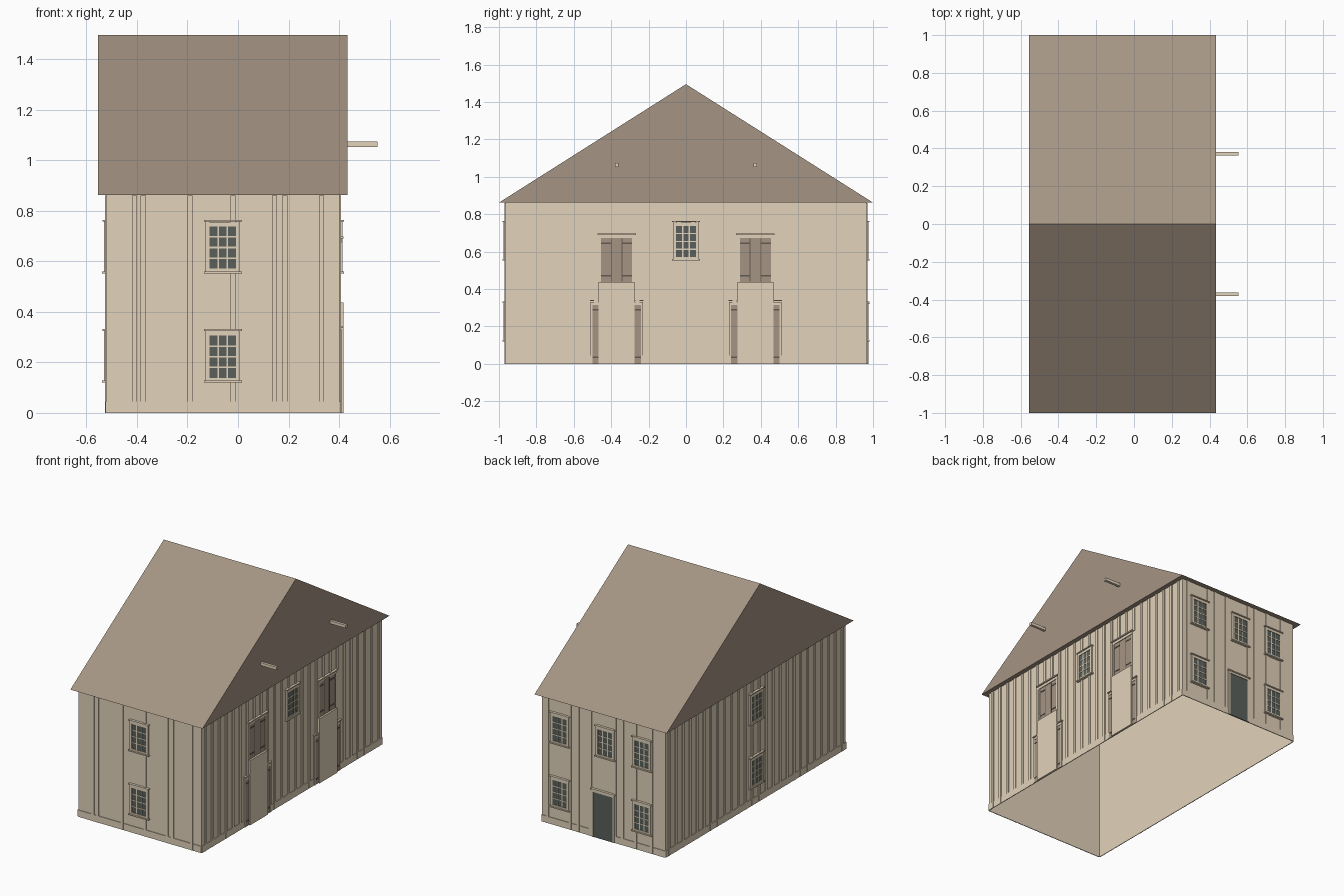
import bpy
import bmesh
from mathutils import Vector

if "Cube" in bpy.data.objects:
    bpy.data.objects.remove(bpy.data.objects["Cube"])


def material(name, rgb):
    m = bpy.data.materials.new(name)
    m.use_nodes = True
    m.diffuse_color = (*rgb, 1)
    m.node_tree.nodes["Principled BSDF"].inputs["Base Color"].default_value = (*rgb, 1)
    return m


TAN = material("tan timber", (0.76, 0.645, 0.49))
BROWN = material("brown shingle", (0.375, 0.3, 0.228))
DARK = material("dark glass", (0.103, 0.118, 0.105))
IRON = material("dark iron", (0.12, 0.10, 0.085))

# Body extents
X0, X1, Y, EAVE, RIDGE = -0.52, 0.402, 0.964, 0.865, 1.495
MID = -0.06
HATCH = 0.371

# Each wall: a point on it, its horizontal direction, its outward direction
WALLS = {
    "front": (Vector((0, -Y, 0)), Vector((1, 0, 0)), Vector((0, -1, 0))),
    "back": (Vector((0, Y, 0)), Vector((1, 0, 0)), Vector((0, 1, 0))),
    "gable_east": (Vector((X1, 0, 0)), Vector((0, 1, 0)), Vector((1, 0, 0))),
    "gable_west": (Vector((X0, 0, 0)), Vector((0, 1, 0)), Vector((-1, 0, 0))),
}


def finish(name, bm, mat):
    bmesh.ops.recalc_face_normals(bm, faces=bm.faces)
    mesh = bpy.data.meshes.new(name)
    bm.to_mesh(mesh)
    bm.free()
    mesh.materials.append(mat)
    obj = bpy.data.objects.new(name, mesh)
    bpy.context.collection.objects.link(obj)


def add_box(bm, lo, hi):
    lo, hi = Vector(lo), Vector(hi)
    verts = bmesh.ops.create_cube(bm, size=1)["verts"]
    for v in verts:
        v.co = Vector(((lo[i] + hi[i]) / 2 + v.co[i] * (hi[i] - lo[i]) for i in range(3)))


def boards(name, wall, mat, rects):
    """Boxes on a wall, each given as u0, u1, z0, z1, depth."""
    origin, along, out = WALLS[wall]
    bm = bmesh.new()
    for u0, u1, z0, z1, depth in rects:
        add_box(bm, origin + along * u0 + Vector((0, 0, z0)) + out * 0.0005,
                origin + along * u1 + Vector((0, 0, z1)) + out * depth)
    finish(name, bm, mat)


def frame(u, half, z0, z1, inner, depth):
    """Two jambs around an opening."""
    return [(u - half, u - inner, z0, z1, depth), (u + inner, u + half, z0, z1, depth)]


def window(name, wall, u, z):
    """Twelve-pane window with its sill at height z."""
    half, inner = 0.068, 0.053
    low, high = z + 0.015, z + 0.182
    boards(name + "_glass", wall, DARK, [(u - inner, u + inner, low, high, 0.007)])
    parts = frame(u, half, z, z + 0.205, inner, 0.011)
    parts += [(u - inner, u + inner, z, low, 0.011),
              (u - inner, u + inner, high, z + 0.2, 0.011),
              (u - 0.075, u + 0.075, z + 0.201, z + 0.208, 0.017),
              (u - 0.075, u + 0.075, z - 0.004, z + 0.004, 0.018)]
    for i in (1, 2):
        c = u - inner + 2 * inner * i / 3
        parts.append((c - 0.003, c + 0.003, low, high, 0.009))
    for i in (1, 2, 3):
        c = low + (high - low) * i / 4
        parts.append((u - inner, u + inner, c - 0.003, c + 0.003, 0.009))
    boards(name + "_frame", wall, TAN, parts)


# Walls: a hollow shell, open underneath
bm = bmesh.new()
add_box(bm, (X0, -Y, 0), (X1, Y, EAVE))
bm.normal_update()
caps = [f for f in bm.faces if abs(f.normal.z) > 0.5]
bmesh.ops.delete(bm, geom=caps, context="FACES_ONLY")
finish("walls", bm, TAN)

# Roof prism with the ridge running along x
bm = bmesh.new()
profile = [(-1, EAVE - 0.003), (1, EAVE - 0.003), (0, RIDGE)]
face = bm.faces.new([bm.verts.new((-0.555, y, z)) for y, z in profile])
ext = bmesh.ops.extrude_face_region(bm, geom=[face])["geom"]
bmesh.ops.translate(bm, vec=(0.989, 0, 0),
                    verts=[g for g in ext if isinstance(g, bmesh.types.BMVert)])
bm.faces.ensure_lookup_table()
finish("roof", bm, BROWN)

# Hoist beams
for side, y in (("front", -HATCH), ("back", HATCH)):
    bm = bmesh.new()
    add_box(bm, (0.42, y - 0.009, 1.053), (0.553, y + 0.009, 1.073))
    finish("hoist_beam_" + side, bm, TAN)

# Vertical battens and base boards
long_wall = [-0.925 + 0.074 * i for i in range(26)]
BATTENS = {
    "front": (-0.41, -0.375, -0.19, -0.02, 0.145, 0.185, 0.33),
    "back": (0.36, 0.19, 0.13, 0.04, -0.145, -0.2, -0.3, -0.42),
    "gable_east": long_wall,
    "gable_west": long_wall,
}


def batten_foot(wall, u):
    """Battens over a barn door start above its hatch."""
    over_door = wall == "gable_east" and abs(abs(u) - HATCH) < 0.11
    return 0.69 if over_door else 0


for wall, places in BATTENS.items():
    ends = (-Y, Y) if wall.startswith("gable") else (X0, X1)
    boards("battens_" + wall, wall, TAN,
           [(u - 0.01, u + 0.01, batten_foot(wall, u), EAVE - 0.005, 0.006)
            for u in places])
    boards("base_board_" + wall, wall, TAN, [(*ends, 0, 0.045, 0.005)])

# Windows
LOW, HIGH = 0.124, 0.556
for wall, u in (("front", MID), ("gable_west", 0)):
    window("lower_window_" + wall, wall, u, LOW)
    window("upper_window_" + wall, wall, u, HIGH)
window("upper_window_gable_east", "gable_east", 0, HIGH)
window("upper_window_back_middle", "back", MID - 0.015, HIGH)
for side, u in (("left", MID + 0.325), ("right", MID - 0.29)):
    window("lower_window_back_" + side, "back", u, LOW)
    window("upper_window_back_" + side, "back", u, HIGH)

# Back door
boards("back_door", "back", DARK, [(MID - 0.072, MID + 0.072, 0, 0.305, 0.008)])
boards("back_door_frame", "back", TAN,
       frame(MID, 0.085, 0, 0.32, 0.072, 0.011)
       + [(MID - 0.085, MID + 0.085, 0.305, 0.32, 0.011),
          (MID - 0.092, MID + 0.092, 0.32, 0.328, 0.017)])

# Barn doors with loft hatches above
E = "gable_east"
for side, u in (("front", -HATCH), ("back", HATCH)):
    boards("barn_door_" + side, E, BROWN, [(u - 0.13, u + 0.13, 0, 0.315, 0.007)])
    boards("barn_door_frame_" + side, E, TAN,
           frame(u, 0.14, 0, 0.33, 0.13, 0.009)
           + [(u - 0.13, u + 0.13, 0.315, 0.33, 0.009),
              (u - 0.143, u + 0.143, 0.335, 0.342, 0.013)])
    boards("door_panel_" + side, E, TAN, [(u - 0.096, u + 0.096, 0, 0.437, 0.015)])
    boards("loft_hatch_" + side, E, BROWN,
           [(u - 0.083, u - 0.029, 0.437, 0.672, 0.003),
            (u - 0.029, u + 0.029, 0.437, 0.672, 0.002),
            (u + 0.029, u + 0.083, 0.437, 0.672, 0.003)])
    boards("loft_hatch_frame_" + side, E, TAN,
           frame(u, 0.096, 0.437, 0.685, 0.083, 0.006)
           + [(u - 0.096, u + 0.096, 0.672, 0.69, 0.007),
              (u - 0.103, u + 0.103, 0.69, 0.698, 0.016)])
    straps = []
    for s in (-1, 1):
        for z in (0.47, 0.645):
            a, b = sorted((u + s * 0.03, u + s * 0.083))
            straps.append((a, b, z - 0.004, z + 0.004, 0.005))
        for z in (0.035, 0.29):
            a, b = sorted((u + s * 0.098, u + s * 0.13))
            straps.append((a, b, z - 0.004, z + 0.004, 0.009))
        c = u + s * 0.029
        straps.append((c - 0.002, c + 0.002, 0.44, 0.67, 0.004))
    boards("hinge_straps_" + side, E, IRON, straps)
